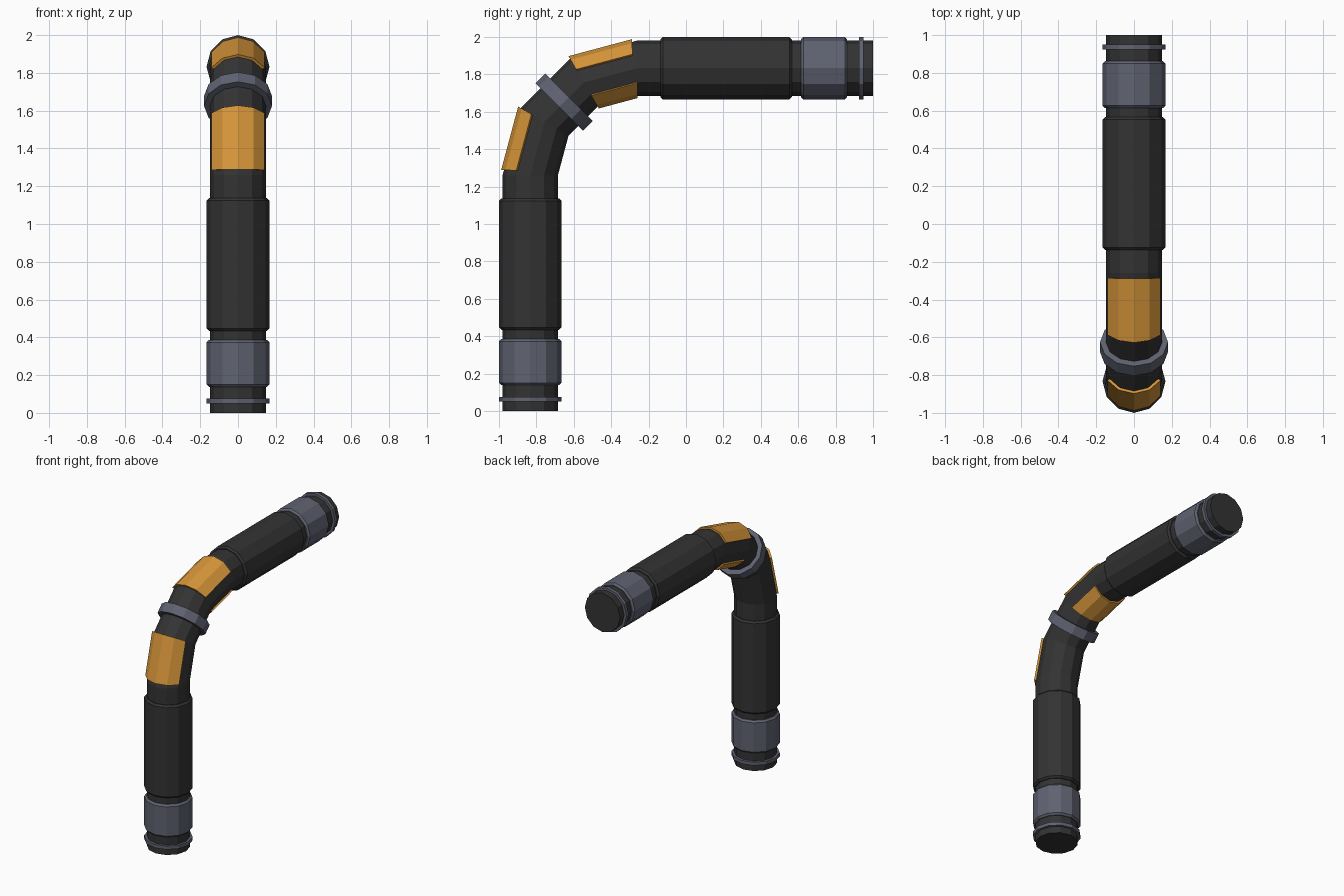
import bpy, bmesh, math
from mathutils import Vector

if "Cube" in bpy.data.objects:
    bpy.data.objects.remove(bpy.data.objects["Cube"])

SIDES = 12
BEND_R = 0.573                      # bend radius of the pipe centreline
PIVOT = Vector((0, -0.26, 1.26))    # centre of the bend
PIPE_R = 0.148


def material(name, color):
    m = bpy.data.materials.new(name)
    m.diffuse_color = (*color, 1)
    m.use_nodes = True
    m.node_tree.nodes["Principled BSDF"].inputs["Base Color"].default_value = m.diffuse_color
    return m


DARK = material("dark_rubber", (0.033, 0.033, 0.033))
STEEL = material("blue_grey_metal", (0.115, 0.122, 0.165))
ORANGE = material("orange_paint", (0.68, 0.305, 0.042))


def ring(deg, r, shift=0.0, radius=BEND_R, angles=None):
    """Cross-section at a bend angle, moved along the pipe by shift."""
    t = math.radians(deg)
    out = Vector((0, -math.cos(t), math.sin(t)))
    along = Vector((0, math.sin(t), math.cos(t)))
    centre = PIVOT + out * radius + along * shift
    if angles is None:
        angles = [360 * i / SIDES for i in range(SIDES)]
    return [centre + r * (math.sin(math.radians(a)) * Vector((1, 0, 0))
                          + math.cos(math.radians(a)) * out) for a in angles]


def leg_ring(leg, d, r):
    """Cross-section on a straight leg, d from its open end."""
    return ring(0, r, d - PIVOT.z) if leg == 0 else ring(90, r, PIVOT.z - d)


def loft(name, rings, mat):
    bm = bmesh.new()
    loops = [[bm.verts.new(p) for p in pts] for pts in rings]
    n = len(loops[0])
    for a, b in zip(loops, loops[1:]):
        for i in range(n):
            j = (i + 1) % n
            bm.faces.new((a[i], a[j], b[j], b[i]))
    bm.faces.new(loops[0])
    bm.faces.new(loops[-1])
    bmesh.ops.recalc_face_normals(bm, faces=bm.faces)
    me = bpy.data.meshes.new(name)
    bm.to_mesh(me)
    bm.free()
    me.materials.append(mat)
    ob = bpy.data.objects.new(name, me)
    bpy.context.collection.objects.link(ob)
    return ob


# Main pipe with a three-segment bend
loft("pipe", [leg_ring(0, 0, PIPE_R)] + [ring(a, PIPE_R) for a in (0, 30, 60, 90)]
     + [leg_ring(1, 0, PIPE_R)], DARK)

# Sleeves, bands and end rings on both legs: start, end, chamfer, material
PARTS = {"sleeve": (0.434, 1.137, 0.013, DARK),
         "band": (0.138, 0.386, 0.013, STEEL),
         "end_ring": (0.05, 0.076, 0.0, STEEL)}
for leg, side in enumerate(("lower", "upper")):
    for part, (d0, d1, c, mat) in PARTS.items():
        r = 0.1667
        if c:
            prof = [(d0, r - c), (d0 + c, r), (d1 - c, r), (d1, r - c)]
        else:
            prof = [(d0, r), (d1, r)]
        loft(f"{side}_{part}", [leg_ring(leg, d, q) for d, q in prof], mat)

# Collar around the middle of the bend
mid = BEND_R * math.cos(math.radians(15))
loft("bend_collar", [ring(45, 0.18, s, mid) for s in (-0.036, 0.036)], STEEL)


def plate(name, end_deg, joint_deg, start, facing, r):
    """Curved plate over four facets of one bend segment."""
    arc = [facing + a for a in (-60, -30, 0, 30, 60)]

    def section(f):
        def at(deg):
            return (ring(deg, r, angles=arc)
                    + ring(deg, 0.14, angles=arc[::-1]))
        return [p.lerp(q, f) for p, q in zip(at(end_deg), at(joint_deg))]
    loft(name, [section(start), section(1.0)], ORANGE)


# Orange plates
plate("lower_outer_plate", 0, 30, 0.08, 0, 0.163)
plate("upper_outer_plate", 90, 60, 0.08, 0, 0.163)
plate("upper_inner_plate", 90, 60, 0.0, 180, 0.16)
